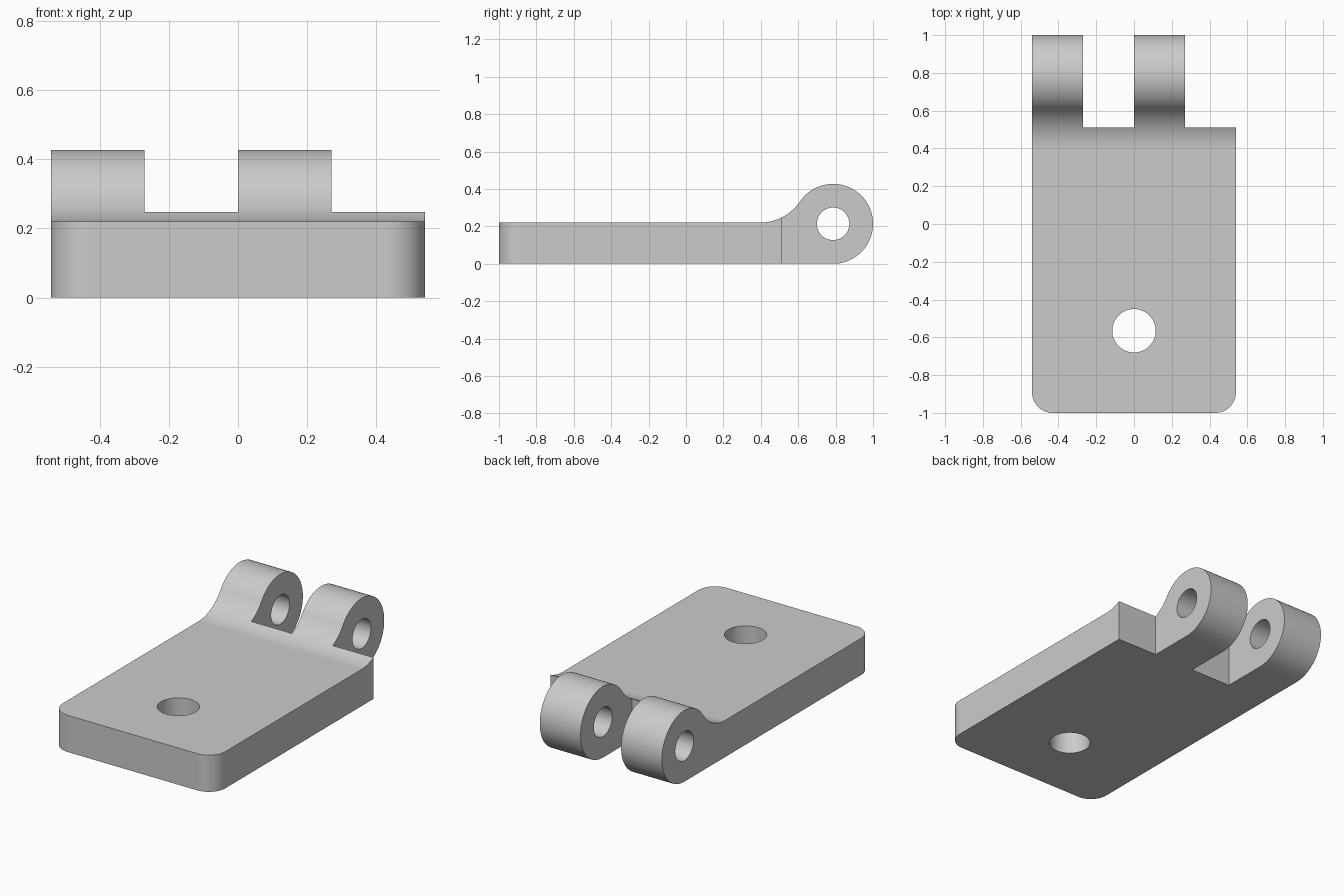
import bpy, bmesh
from math import sin, cos, pi, sqrt, atan2, radians
from mathutils import Vector

if "Cube" in bpy.data.objects:
    bpy.data.objects.remove(bpy.data.objects["Cube"], do_unlink=True)

HALF_W, THICK, CORNER = 0.54, 0.22, 0.11
KNUCKLE = (0.7865, 0.2135)          # pin axis (y, z)
KNUCKLE_R, PIN_R = 0.2135, 0.087
FILLET_R = 0.26
SLOT_Y = 0.512

grey = bpy.data.materials.new("plain grey")
grey.use_nodes = True
grey.diffuse_color = (0.6, 0.6, 0.6, 1)
grey.node_tree.nodes["Principled BSDF"].inputs["Base Color"].default_value = (0.6, 0.6, 0.6, 1)


def arc(cx, cy, r, start, end, steps):
    """Points along a circular arc."""
    return [(cx + r * cos(start + (end - start) * i / steps),
             cy + r * sin(start + (end - start) * i / steps)) for i in range(steps + 1)]


def prism(name, points, axis, low, high):
    """Extrude a closed 2D profile along x or z."""
    bm = bmesh.new()
    place = (lambda p: (low, *p)) if axis == "x" else (lambda p: (*p, low))
    face = bm.faces.new([bm.verts.new(place(p)) for p in points])
    moved = bmesh.ops.extrude_face_region(bm, geom=[face])["geom"]
    shift = Vector((high - low, 0, 0)) if axis == "x" else Vector((0, 0, high - low))
    bmesh.ops.translate(bm, vec=shift, verts=[v for v in moved if isinstance(v, bmesh.types.BMVert)])
    bmesh.ops.recalc_face_normals(bm, faces=bm.faces)
    mesh = bpy.data.meshes.new(name)
    bm.to_mesh(mesh)
    bm.free()
    mesh.materials.append(grey)
    obj = bpy.data.objects.new(name, mesh)
    bpy.context.collection.objects.link(obj)
    return obj


def apply_boolean(target, tool, operation):
    mod = target.modifiers.new("shape", "BOOLEAN")
    mod.object, mod.operation, mod.solver = tool, operation, "EXACT"
    bpy.context.view_layer.objects.active = target
    bpy.ops.object.modifier_apply(modifier=mod.name)
    bpy.data.objects.remove(tool, do_unlink=True)


# Side profile: flat plate, concave fillet, round knuckle
ky, kz = KNUCKLE
reach = FILLET_R + KNUCKLE_R
rise = THICK + FILLET_R - kz
fillet_y = ky - sqrt(reach ** 2 - rise ** 2)
meet = atan2(rise, fillet_y - ky)
profile = [(-1, 0), (-1, THICK)]
profile += arc(fillet_y, THICK + FILLET_R, FILLET_R, -pi / 2, meet - pi, 20)
profile += arc(ky, kz, KNUCKLE_R, meet, -pi / 2, 56)[1:]
hinge = prism("hinge_leaf", profile, "x", -HALF_W, HALF_W)

# Rounded front corners
outline = [(HALF_W, 1.1), (-HALF_W, 1.1)]
outline += arc(-HALF_W + CORNER, -1 + CORNER, CORNER, pi, 1.5 * pi, 16)
outline += arc(HALF_W - CORNER, -1 + CORNER, CORNER, 1.5 * pi, 2 * pi, 16)
apply_boolean(hinge, prism("corner_tool", outline, "z", -0.1, 0.6), "INTERSECT")

# Gaps between the knuckles
for low, high in ((-0.27, 0), (0.27, 0.7)):
    gap = [(SLOT_Y, -0.1), (1.1, -0.1), (1.1, 0.6), (SLOT_Y, 0.6)]
    apply_boolean(hinge, prism("gap_tool", gap, "x", low, high), "DIFFERENCE")

# Pin bore and screw hole
bore = arc(ky, kz, PIN_R, 0, 2 * pi, 48)[:-1]
apply_boolean(hinge, prism("bore_tool", bore, "x", -0.7, 0.7), "DIFFERENCE")
screw = arc(0, -0.565, 0.115, 0, 2 * pi, 48)[:-1]
apply_boolean(hinge, prism("screw_tool", screw, "z", -0.1, 0.6), "DIFFERENCE")

# Smooth curves with crisp edges
bpy.ops.object.select_all(action="DESELECT")
hinge.select_set(True)
bpy.context.view_layer.objects.active = hinge
bpy.ops.object.shade_smooth_by_angle(angle=radians(30))
weighted = hinge.modifiers.new("weighted normals", "WEIGHTED_NORMAL")
weighted.keep_sharp = True
